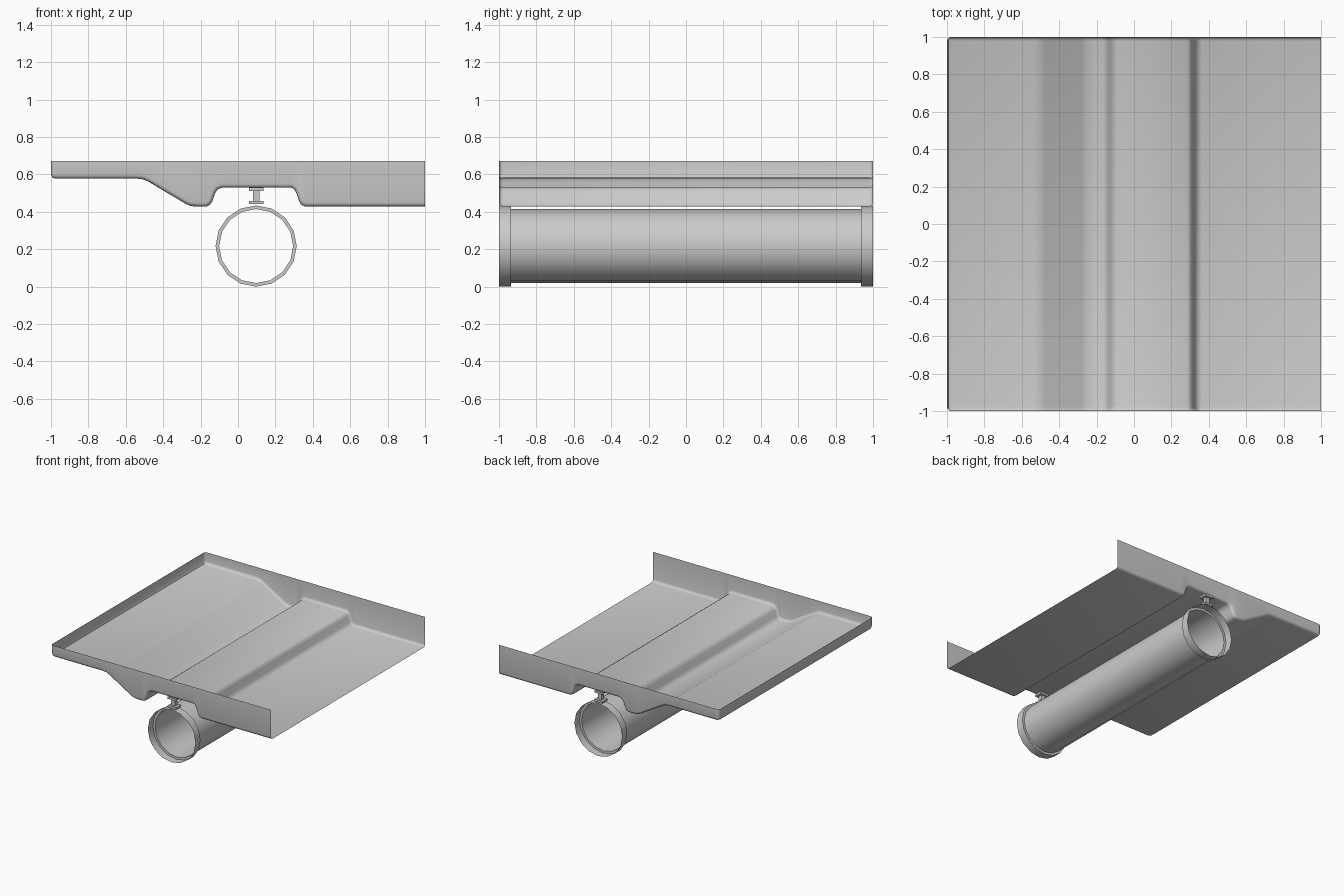
import bpy, bmesh
from math import sin, cos, pi, radians
from mathutils import Vector

if "Cube" in bpy.data.objects:
    bpy.data.objects.remove(bpy.data.objects["Cube"])

TOP, R = 0.673, 0.022


def finish(name, bm, smooth=None):
    bmesh.ops.remove_doubles(bm, verts=bm.verts, dist=0.0005)
    bmesh.ops.recalc_face_normals(bm, faces=bm.faces)
    me = bpy.data.meshes.new(name)
    bm.to_mesh(me)
    bm.free()
    ob = bpy.data.objects.new(name, me)
    bpy.context.collection.objects.link(ob)
    if smooth:
        bpy.context.view_layer.objects.active = ob
        ob.select_set(True)
        bpy.ops.object.shade_smooth_by_angle(angle=radians(smooth))
        ob.select_set(False)
    return ob


def skin(bm, rows, closed=False):
    grid = [[bm.verts.new(p) for p in row] for row in rows]
    for a, b in zip(grid, grid[1:]):
        n = len(a)
        for i in range(n if closed else n - 1):
            j = (i + 1) % n
            bm.faces.new((a[i], a[j], b[j], b[i]))


# Tray: stepped floor with filleted side walls and one low end wall
profile = [(-1, TOP), (-1, .602), (-.993, .584), (-.975, .577), (-.535, .577),
           (-.505, .573), (-.475, .559), (-.28, .443), (-.255, .432), (-.225, .428),
           (-.17, .428), (-.15, .437), (-.138, .455), (-.122, .5), (-.108, .52),
           (-.085, .529), (.285, .529), (.302, .52), (.312, .5), (.328, .455),
           (.34, .436), (.362, .428), (1, .428)]
pts = [Vector(p) for p in profile]
rows = []
for i, p in enumerate(pts):
    t = Vector((0, 0))
    if i > 0:
        t += (p - pts[i - 1]).normalized()
    if i < len(pts) - 1:
        t += (pts[i + 1] - p).normalized()
    n = Vector((-t.y, t.x)).normalized()
    half = []
    rim = p + n * R
    half.append((rim.x, -1, TOP))
    for k in range(4):
        a = k / 3 * pi / 2
        q = p + n * R * (1 - sin(a))
        half.append((q.x, -1 + R * (1 - cos(a)), min(q.y, TOP)))
    rows.append(half + [(x, -y, z) for x, y, z in reversed(half)])
bm = bmesh.new()
skin(bm, rows)
bmesh.ops.dissolve_degenerate(bm, dist=0.0005, edges=bm.edges)
finish("tray", bm, 40)

# Pipe: open 16-sided tube with a wider collar at each end
bm = bmesh.new()
steps = [(-1, .217), (-.935, .217), (-.935, .198), (.935, .198), (.935, .217), (1, .217)]
skin(bm, [[(.097 + r * cos(k * pi / 8), y, .217 + r * sin(k * pi / 8)) for k in range(16)]
          for y, r in steps], closed=True)
finish("pipe", bm, 40)

# Hangers: small flanged brackets between each collar and the tray
for side, label in ((-1, "front"), (1, "back")):
    bm = bmesh.new()
    for w, d, z0, z1 in ((.076, .065, .512, .529), (.034, .034, .458, .512), (.076, .065, .441, .458)):
        box = bmesh.ops.create_cube(bm, size=1)["verts"]
        bmesh.ops.scale(bm, vec=(w, d, z1 - z0), verts=box)
        bmesh.ops.translate(bm, vec=(.097, side * .965, (z0 + z1) / 2), verts=box)
    finish(label + "_hanger", bm)
